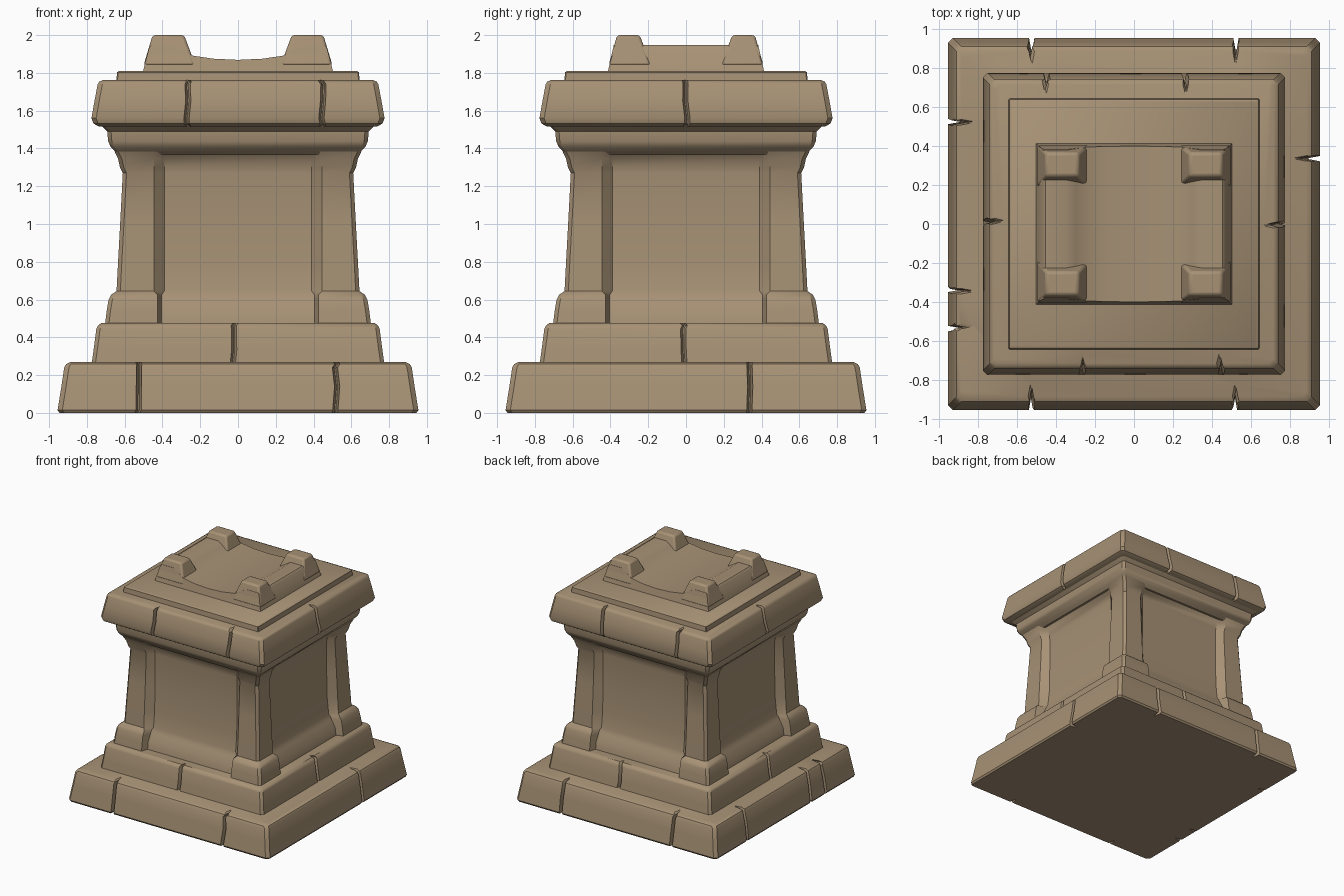
import bpy, bmesh, math, random

random.seed(4)
if "Cube" in bpy.data.objects:
    bpy.data.objects.remove(bpy.data.objects["Cube"])

stone = bpy.data.materials.new("sandstone")
stone.use_nodes = True
colour = (0.385, 0.285, 0.178, 1)
stone.diffuse_color = colour
stone.node_tree.nodes["Principled BSDF"].inputs["Base Color"].default_value = colour


def finish(name, bm, bevel=0.0, angle=35):
    bmesh.ops.recalc_face_normals(bm, faces=bm.faces)
    mesh = bpy.data.meshes.new(name)
    bm.to_mesh(mesh)
    bm.free()
    mesh.materials.append(stone)
    obj = bpy.data.objects.new(name, mesh)
    bpy.context.collection.objects.link(obj)
    if bevel:
        mod = obj.modifiers.new("worn_edges", 'BEVEL')
        mod.width, mod.segments, mod.limit_method = bevel, 2, 'ANGLE'
    bpy.ops.object.select_all(action='DESELECT')
    bpy.context.view_layer.objects.active = obj
    obj.select_set(True)
    bpy.ops.object.shade_smooth_by_angle(angle=math.radians(angle))
    return obj


def outline(half, notches, corner):
    """Square outline with clipped corners; each side has (pos, outer, inner, depth) notches."""
    points = []
    for side in range(4):
        row = [(-half + corner, -half)]
        for pos, outer, inner, depth in notches[side]:
            row += [(pos - outer, -half), (pos - inner, -half + depth),
                    (pos + inner, -half + depth), (pos + outer, -half)]
        row.append((half - corner, -half))
        for x, y in row:
            for _ in range(side):
                x, y = -y, x
            points.append((x, y))
    return points


def loft(name, rings, **options):
    """Skin a stack of (z, outline) rings and cap both ends."""
    bm = bmesh.new()
    loops = [[bm.verts.new((x, y, z)) for x, y in pts] for z, pts in rings]
    for low, high in zip(loops, loops[1:]):
        for i in range(len(low)):
            j = (i + 1) % len(low)
            bm.faces.new((low[i], low[j], high[j], high[i]))
    bm.faces.new(loops[0][::-1])
    bm.faces.new(loops[-1])
    return finish(name, bm, **options)


def slab(name, profile, cracks=((), (), (), ()), corner=0.02, depth=0.05):
    """Stone course from a (half width, z) profile, split by wandering cracks."""
    rings = []
    for half, z in profile:
        notches = [[(p + random.uniform(-0.008, 0.008), 0.014, 0.003, depth)
                    for p in side] for side in cracks]
        rings.append((z, outline(half, notches, corner)))
    return loft(name, rings)


# Stepped foot: cracks listed for front, left, back and right sides
slab("base_course",
     [(0.945, 0), (0.955, 0.015), (0.935, 0.14), (0.92, 0.24), (0.91, 0.258), (0.885, 0.27)],
     [(-0.53, 0.52), (0.335,), (-0.52, 0.53), (-0.52, 0.34, 0.53)], 0.025, 0.06)
slab("second_course",
     [(0.775, 0.26), (0.765, 0.33), (0.75, 0.445), (0.742, 0.462), (0.725, 0.475)],
     [(-0.02,), (-0.01,), (-0.1,), (0.05,)], 0.02, 0.03)

# Shaft: corner posts with feet and caps around four sunken panels
shaft = [  # z, post half width, panel half width
    (0.46, 0.705, 0.65), (0.54, 0.695, 0.64), (0.60, 0.685, 0.605), (0.625, 0.672, 0.595),
    (0.645, 0.643, 0.59), (0.78, 0.636, 0.575), (1.00, 0.624, 0.57), (1.27, 0.61, 0.57),
    (1.30, 0.625, 0.575), (1.345, 0.635, 0.59), (1.385, 0.655, 0.635)]
rings = []
for z, post, panel in shaft:
    foot = z < 0.63
    notch = (0, 0.425 if foot else 0.445, 0.405 if foot else 0.39, post - panel)
    rings.append((z, outline(post, [[notch]] * 4, 0.02)))
loft("shaft", rings, angle=30)

# Cornice and cap
slab("cornice", [(0.63, 1.365), (0.645, 1.38), (0.675, 1.41), (0.688, 1.44),
                 (0.692, 1.49), (0.715, 1.512), (0.73, 1.53)])
slab("cap_course",
     [(0.735, 1.515), (0.765, 1.532), (0.776, 1.56), (0.76, 1.65), (0.743, 1.74),
      (0.735, 1.753), (0.715, 1.762)],
     [(-0.265, 0.445), (0,), (-0.26, 0.45), (-0.01,)], 0.025, 0.045)
slab("top_step", [(0.645, 1.75), (0.64, 1.803), (0.632, 1.81)], corner=0.006)

# Crown: hollowed saddle, swept front to back
half_profile = [(0.505, 1.80), (0.47, 1.935), (0.455, 1.948), (0.345, 1.948),
                (0.30, 1.925), (0.245, 1.892), (0.13, 1.875)]
profile = half_profile + [(0, 1.869)] + [(-x, z) for x, z in half_profile[::-1]]
bm = bmesh.new()
ends = [[bm.verts.new((x, s * (0.415 - 0.22 * (z - 1.8)), z)) for x, z in profile]
        for s in (-1, 1)]
for i in range(len(profile)):
    j = (i + 1) % len(profile)
    bm.faces.new((ends[0][i], ends[0][j], ends[1][j], ends[1][i]))
for end in ends:
    bm.faces.new(end)
finish("crown_saddle", bm)

# Four tapered corner horns
for sx, side in ((1, "left"), (-1, "right")):
    for sy, end in ((-1, "front"), (1, "back")):
        def rect(x0, x1, y0, y1):
            return [(sx * x, sy * y) for x, y in ((x0, y0), (x1, y0), (x1, y1), (x0, y1))]
        loft(f"{end}_{side}_horn",
             [(1.84, rect(0.225, 0.50, 0.185, 0.41)),
              (2.0, rect(0.285, 0.452, 0.245, 0.365))], bevel=0.014)
